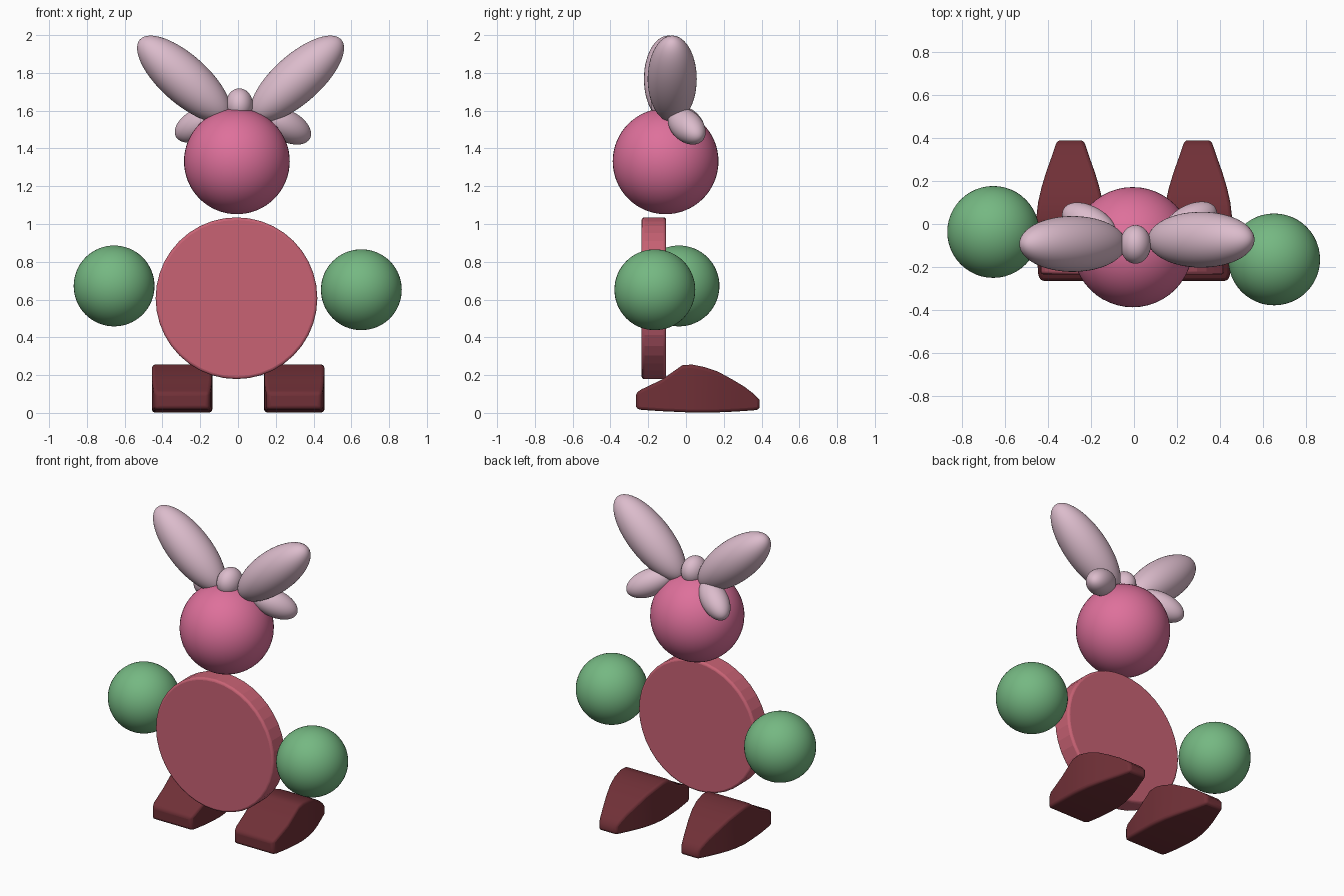
import bpy, bmesh, math
from mathutils import Vector

if "Cube" in bpy.data.objects:
    bpy.data.objects.remove(bpy.data.objects["Cube"])


def material(name, r, g, b):
    lin = [((c / 255 + 0.055) / 1.055) ** 2.4 for c in (r, g, b)]
    m = bpy.data.materials.new(name)
    m.diffuse_color = (*lin, 1)
    m.use_nodes = True
    m.node_tree.nodes["Principled BSDF"].inputs["Base Color"].default_value = m.diffuse_color
    return m


PINK = material("pink", 222, 112, 155)
ROSE = material("rose", 200, 98, 116)
GREEN = material("green", 117, 184, 130)
MAROON = material("maroon", 112, 48, 55)
PALE = material("pale pink", 220, 188, 204)


def finish(name, mat, angle=40):
    ob = bpy.context.object
    ob.name = name
    ob.data.materials.append(mat)
    bpy.ops.object.shade_smooth_by_angle(angle=math.radians(angle))
    return ob


def ellipsoid(name, mat, centre, radii, axis=(0, 0, 1)):
    """Sphere scaled by radii, its local z turned to the given axis."""
    bpy.ops.mesh.primitive_uv_sphere_add(segments=48, ring_count=32, radius=1, location=centre)
    ob = finish(name, mat)
    ob.scale = radii
    ob.rotation_euler = Vector(axis).to_track_quat('Z', 'Y').to_euler()
    return ob


# Head and round hands
ellipsoid("head", PINK, (-0.006, -0.108, 1.332), (0.28, 0.28, 0.28))
ellipsoid("left_hand", GREEN, (-0.656, -0.037, 0.672), (0.214, 0.214, 0.214))
ellipsoid("right_hand", GREEN, (0.653, -0.165, 0.652), (0.214, 0.214, 0.214))

# Disc body with softened rims
bpy.ops.mesh.primitive_cylinder_add(vertices=40, radius=0.428, depth=0.13,
                                    location=(-0.008, -0.17, 0.607),
                                    rotation=(math.pi / 2, 0, 0))
body = finish("body", ROSE, 5)
bev = body.modifiers.new("rim", 'BEVEL')
bev.width, bev.segments = 0.014, 3
bev.limit_method, bev.angle_limit = 'ANGLE', math.radians(50)

# Bow: large upper loops, small lower tails, centre knot
t = math.radians(41.8)
ellipsoid("left_bow_loop", PALE, (-0.286, -0.093, 1.768), (0.13, 0.128, 0.313),
          (-math.cos(t), 0, math.sin(t)))
ellipsoid("right_bow_loop", PALE, (0.313, -0.073, 1.768), (0.13, 0.128, 0.313),
          (math.cos(t), 0, math.sin(t)))
ellipsoid("left_bow_tail", PALE, (-0.207, 0.0, 1.528), (0.082, 0.082, 0.15), (-0.78, 0.46, -0.42))
ellipsoid("right_bow_tail", PALE, (0.259, 0.004, 1.518), (0.082, 0.082, 0.15), (0.78, 0.46, -0.42))
ellipsoid("bow_knot", PALE, (0.007, -0.095, 1.63), (0.072, 0.09, 0.088))

# Shoes: rectangular sections lofted front to back (y, half width, bottom, top)
SECTIONS = [
    (-0.265, 0.140, 0.022, 0.105), (-0.235, 0.150, 0.016, 0.125),
    (-0.13, 0.158, 0.009, 0.175), (-0.02, 0.160, 0.004, 0.252),
    (0.03, 0.159, 0.002, 0.256), (0.10, 0.151, 0.002, 0.242),
    (0.17, 0.135, 0.003, 0.218), (0.24, 0.114, 0.006, 0.180),
    (0.31, 0.089, 0.010, 0.138), (0.36, 0.072, 0.014, 0.100),
    (0.39, 0.062, 0.018, 0.068),
]


def shoe(name, x):
    bm = bmesh.new()
    rings = [[bm.verts.new((x + sx * w, y, z)) for sx, z in ((-1, a), (1, a), (1, b), (-1, b))]
             for y, w, a, b in SECTIONS]
    for r, s in zip(rings, rings[1:]):
        for i in range(4):
            j = (i + 1) % 4
            bm.faces.new((r[i], r[j], s[j], s[i]))
    bm.faces.new(rings[0])
    bm.faces.new(rings[-1])
    bmesh.ops.recalc_face_normals(bm, faces=bm.faces)
    me = bpy.data.meshes.new(name)
    bm.to_mesh(me)
    bm.free()
    ob = bpy.data.objects.new(name, me)
    bpy.context.collection.objects.link(ob)
    bpy.ops.object.select_all(action='DESELECT')
    ob.select_set(True)
    bpy.context.view_layer.objects.active = ob
    b = ob.modifiers.new("soft_edges", 'BEVEL')
    b.width, b.segments = 0.016, 3
    b.limit_method, b.angle_limit = 'ANGLE', math.radians(45)
    finish(name, MAROON, 45)


shoe("left_shoe", -0.296)
shoe("right_shoe", 0.298)
